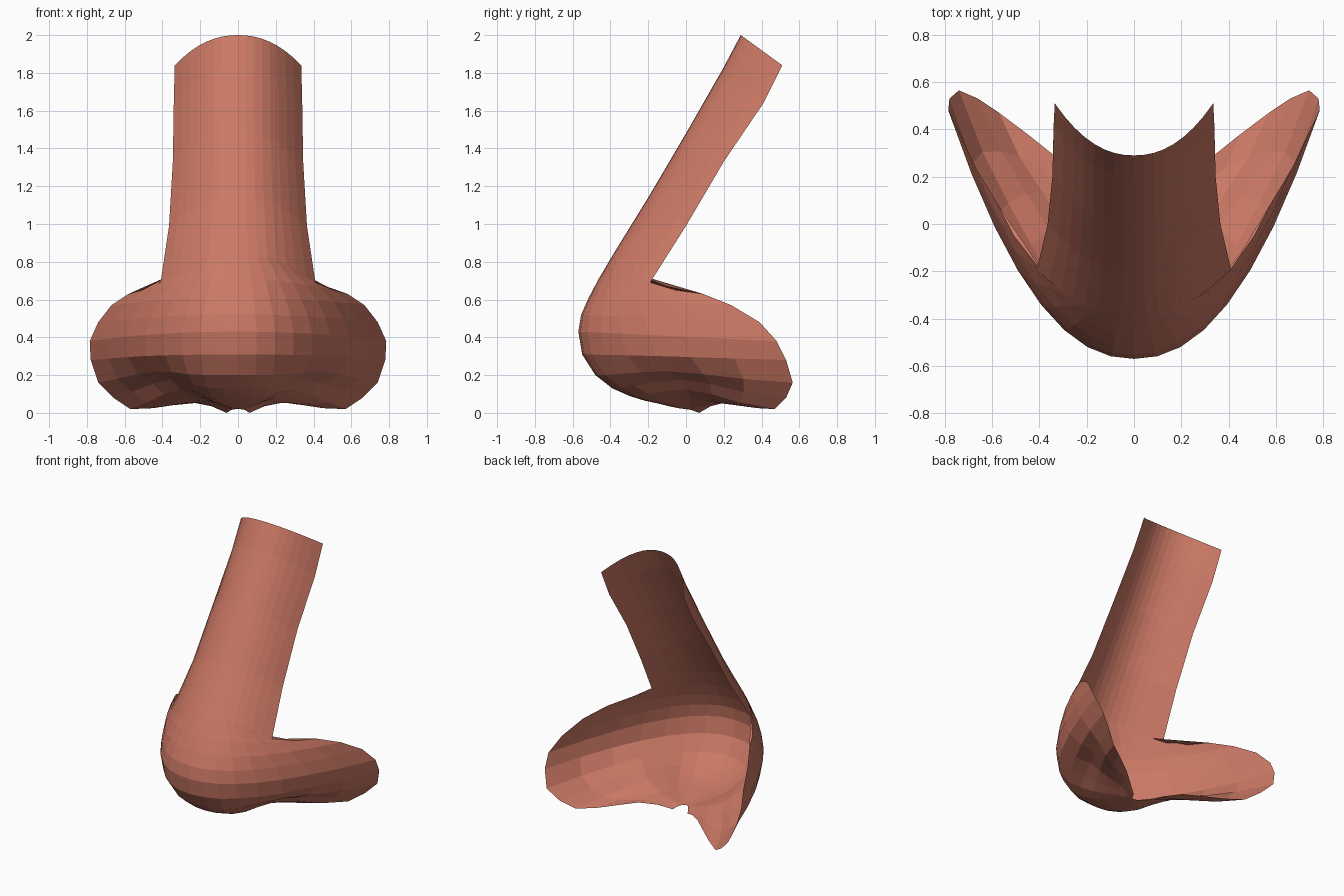
import bpy, math

skin = bpy.data.materials.new("terracotta_skin")
skin.diffuse_color = (0.60, 0.19, 0.13, 1)

# Each row: centre line (y, z), then the free rim on the right side (x, y, z)
ROWS = [
    # bridge
    (0.29, 2.00, 0.335, 0.51, 1.84),
    (0.20, 1.83, 0.340, 0.41, 1.64),
    (0.00, 1.48, 0.345, 0.20, 1.33),
    (-0.20, 1.14, 0.365, 0.00, 0.99),
    (-0.385, 0.84, 0.41, -0.19, 0.69),
    # tip and wings
    (-0.465, 0.705, 0.58, 0.09, 0.63),
    (-0.515, 0.61, 0.67, 0.24, 0.57),
    (-0.555, 0.52, 0.74, 0.39, 0.48),
    (-0.57, 0.43, 0.785, 0.48, 0.38),
    (-0.55, 0.31, 0.78, 0.53, 0.28),
    (-0.48, 0.20, 0.74, 0.565, 0.16),
    # underside
    (-0.39, 0.13, 0.66, 0.53, 0.08),
    (-0.30, 0.09, 0.57, 0.47, 0.02),
    (-0.22, 0.065, 0.45, 0.38, 0.025),
    (-0.15, 0.05, 0.35, 0.30, 0.04),
    (-0.09, 0.035, 0.24, 0.21, 0.055),
    (-0.04, 0.025, 0.14, 0.13, 0.035),
    (0.00, 0.02, 0.06, 0.07, 0.0),
]
HALF = 8


def row_point(row, j):
    cy, cz, rx, ry, rz = row
    t = j / HALF
    a = abs(t)
    s = a ** 2.2
    x, y, z = rx * t, cy + (ry - cy) * s, cz + (rz - cz) * s
    # nostril hollow pressed inward and up into the lower wing
    w = math.exp(-((cz - 0.12) / 0.10) ** 2 - ((a - 0.66) / 0.25) ** 2)
    w *= (1 - a ** 6) * min(1, rx / 0.5)
    return x - math.copysign(0.06 * w, t), y + 0.04 * w, z + 0.07 * w


# Open nose shell lofted through the rows
verts = [row_point(r, j) for r in ROWS for j in range(-HALF, HALF + 1)]
n = 2 * HALF + 1
faces = [(i * n + j, (i + 1) * n + j, (i + 1) * n + j + 1, i * n + j + 1)
         for i in range(len(ROWS) - 1) for j in range(n - 1)]
mesh = bpy.data.meshes.new("nose_shell")
mesh.from_pydata(verts, [], faces)
mesh.materials.append(skin)
bpy.context.collection.objects.link(bpy.data.objects.new("nose_shell", mesh))
